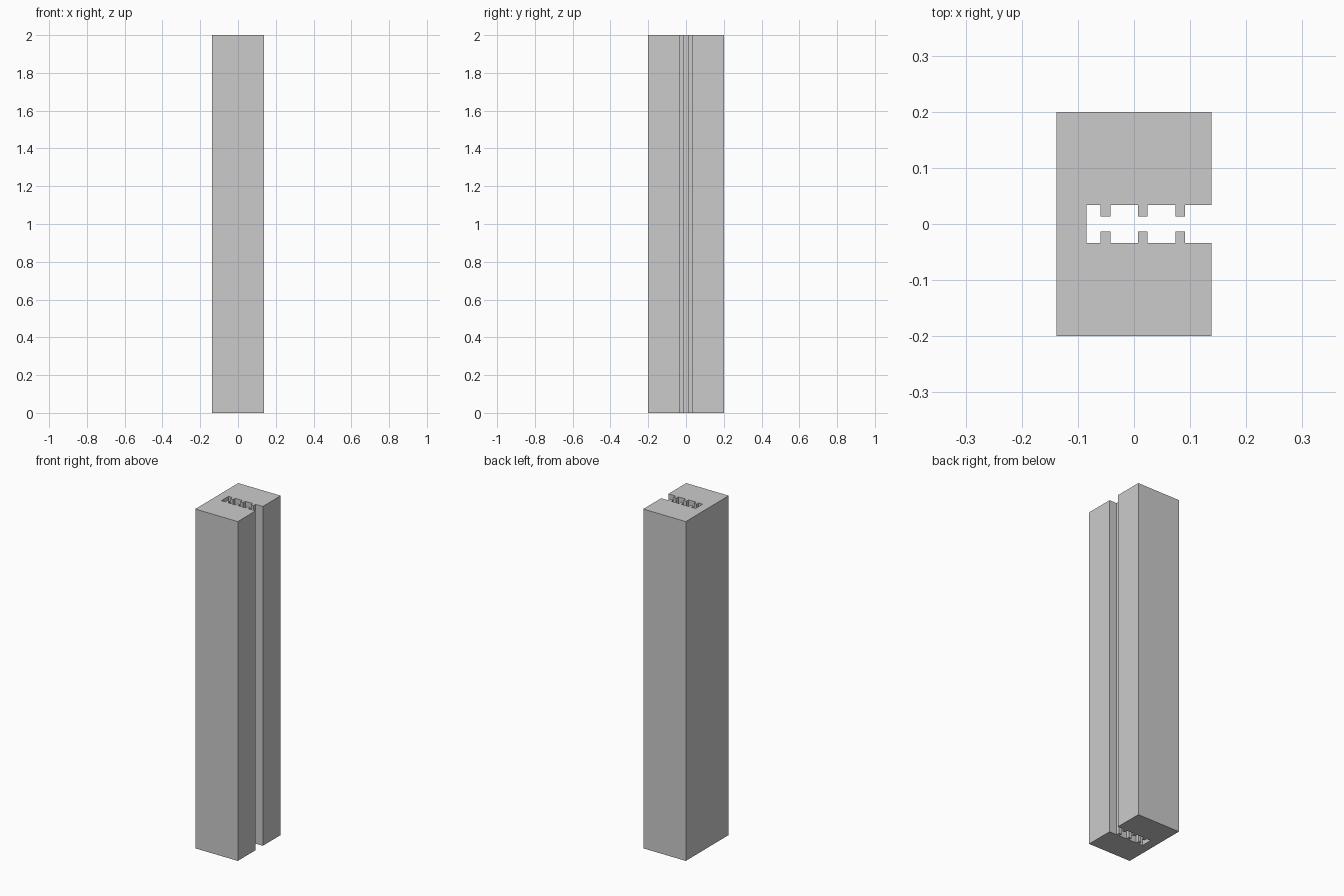
import bpy, bmesh

if "Cube" in bpy.data.objects:
    bpy.data.objects.remove(bpy.data.objects["Cube"])

HALF_X, HALF_Y, HEIGHT = 0.1385, 0.2, 2.0
SLOT_X, SLOT_Y, TIP_Y = -0.085, 0.0335, 0.0137
TOOTH_W = 0.0172
TOOTH_STARTS = [-0.0595 + 0.0666 * i for i in range(3)]

# upper slot wall, from the closed end to the open end, with its teeth
wall = [(SLOT_X, SLOT_Y)]
for x in TOOTH_STARTS:
    wall += [(x, SLOT_Y), (x, TIP_Y), (x + TOOTH_W, TIP_Y), (x + TOOTH_W, SLOT_Y)]
wall.append((HALF_X, SLOT_Y))

# full cross-section: upper half mirrored to the lower half
upper = wall + [(HALF_X, HALF_Y), (-HALF_X, HALF_Y)]
lower = [(x, -y) for x, y in reversed(upper)]
profile = upper + lower

# slotted post: extrude the cross-section upward
bm = bmesh.new()
face = bm.faces.new([bm.verts.new((x, y, 0)) for x, y in profile])
top = bmesh.ops.extrude_face_region(bm, geom=[face], use_keep_orig=True)["geom"]
bmesh.ops.translate(bm, vec=(0, 0, HEIGHT),
                    verts=[g for g in top if isinstance(g, bmesh.types.BMVert)])
bmesh.ops.recalc_face_normals(bm, faces=bm.faces)
mesh = bpy.data.meshes.new("slotted_post")
bm.to_mesh(mesh)
bm.free()
bpy.context.collection.objects.link(bpy.data.objects.new("slotted_post", mesh))
